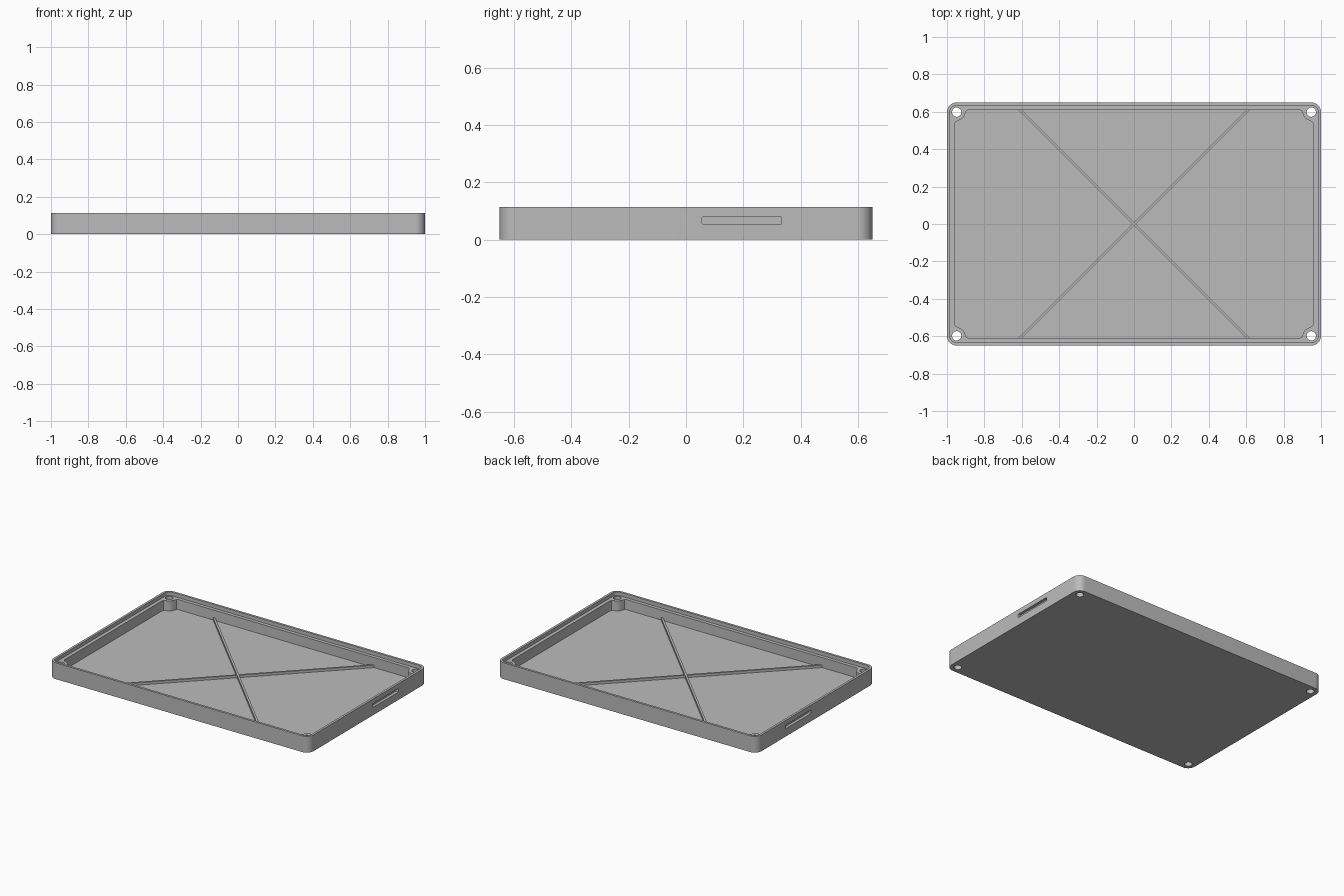
import bpy
import bmesh
import math
from mathutils import Matrix

if "Cube" in bpy.data.objects:
    bpy.data.objects.remove(bpy.data.objects["Cube"], do_unlink=True)

HX, HY, HEIGHT = 1.0, 0.65, 0.113      # half sizes and height of the tray
RADIUS = 0.052                         # corner radius, concentric with the screw holes
LIP, WALL = 0.016, 0.04                # thickness of the upper lip and of the wall
FLOOR, LEDGE = 0.018, 0.088            # levels of the floor and of the lid ledge
CX, CY = HX - RADIUS, HY - RADIUS      # screw hole centre
CORNERS = [(1, 1), (-1, 1), (-1, -1), (1, -1)]

grey = bpy.data.materials.new("plain grey")
grey.use_nodes = True
grey.diffuse_color = (0.5, 0.5, 0.5, 1)
grey.node_tree.nodes["Principled BSDF"].inputs["Base Color"].default_value = (0.5, 0.5, 0.5, 1)


def arc(cx, cy, r, start, end, steps):
    angles = [math.radians(start + (end - start) * i / steps) for i in range(steps + 1)]
    return [(cx + r * math.cos(a), cy + r * math.sin(a)) for a in angles]


def four_corners(corner):
    """Mirror the outline of one corner into a closed counter-clockwise loop."""
    loop = []
    for sx, sy in CORNERS:
        pts = corner if sx * sy > 0 else corner[::-1]
        loop += [(sx * x, sy * y) for x, y in pts]
    return loop


def prism(name, outline, z0, z1, matrix=None):
    """Extrude a closed outline from z0 to z1."""
    bm = bmesh.new()
    face = bm.faces.new([bm.verts.new((x, y, z0)) for x, y in outline])
    top = bmesh.ops.extrude_face_region(bm, geom=[face])["geom"]
    verts = [v for v in top if isinstance(v, bmesh.types.BMVert)]
    bmesh.ops.translate(bm, verts=verts, vec=(0, 0, z1 - z0))
    bmesh.ops.recalc_face_normals(bm, faces=bm.faces)
    if matrix:
        bm.transform(matrix)
    mesh = bpy.data.meshes.new(name)
    bm.to_mesh(mesh)
    bm.free()
    mesh.materials.append(grey)
    obj = bpy.data.objects.new(name, mesh)
    bpy.context.collection.objects.link(obj)
    return obj


def activate(obj):
    bpy.ops.object.select_all(action='DESELECT')
    obj.select_set(True)
    bpy.context.view_layer.objects.active = obj


def combine(target, other, operation):
    activate(target)
    mod = target.modifiers.new(operation.lower(), 'BOOLEAN')
    mod.operation = operation
    mod.solver = 'EXACT'
    mod.object = other
    bpy.ops.object.modifier_apply(modifier=mod.name)
    bpy.data.objects.remove(other, do_unlink=True)


# Tray body with rounded corners
tray = prism("tray", four_corners(arc(CX, CY, RADIUS, 0, 90, 10)), 0, HEIGHT)

# Recess for the lid, leaving a thin lip
recess = prism("lid_recess", four_corners(arc(CX, CY, RADIUS - LIP, 0, 90, 10)), LEDGE, HEIGHT + 0.1)
combine(tray, recess, 'DIFFERENCE')

# Main cavity, running around a filleted screw boss in each corner
ix, iy = HX - WALL, HY - WALL
boss = [(ix, CY - 0.063), (ix - 0.006, CY - 0.052)]
boss += arc(CX, CY, 0.045, 255, 195, 6)
boss += [(CX - 0.051, iy - 0.006), (CX - 0.062, iy)]
combine(tray, prism("cavity", four_corners(boss), FLOOR, HEIGHT + 0.1), 'DIFFERENCE')

# Screw holes through the bosses
for sx, sy in CORNERS:
    hole = prism("screw_hole", arc(sx * CX, sy * CY, 0.025, 0, 345, 23), -0.1, HEIGHT + 0.1)
    combine(tray, hole, 'DIFFERENCE')

# Shallow finger slots in both short sides
SLOT_Y, SLOT_Z, SLOT_W, SLOT_H, SLOT_R = 0.195, 0.067, 0.139, 0.0125, 0.004
slot_corner = arc(SLOT_W - SLOT_R, SLOT_H - SLOT_R, SLOT_R, 0, 90, 4)
for side in (-1, 1):
    place = Matrix.Translation((side * HX, SLOT_Y, SLOT_Z)) @ Matrix(
        ((0, 0, 1, 0), (1, 0, 0, 0), (0, 1, 0, 0), (0, 0, 0, 1)))
    combine(tray, prism("slot", four_corners(slot_corner), -0.02, 0.02, place), 'DIFFERENCE')

# Crossed stiffening ribs on the floor
half = (iy + 0.008) * math.sqrt(2)
bar = [(half, 0.007), (-half, 0.007), (-half, -0.007), (half, -0.007)]
ribs = [prism("floor_ribs", bar, FLOOR - 0.005, 0.035, Matrix.Rotation(math.radians(a), 4, 'Z'))
        for a in (45, -45)]
combine(ribs[0], ribs[1], 'UNION')

for obj in (tray, ribs[0]):
    activate(obj)
    bpy.ops.object.shade_smooth_by_angle(angle=math.radians(30))
